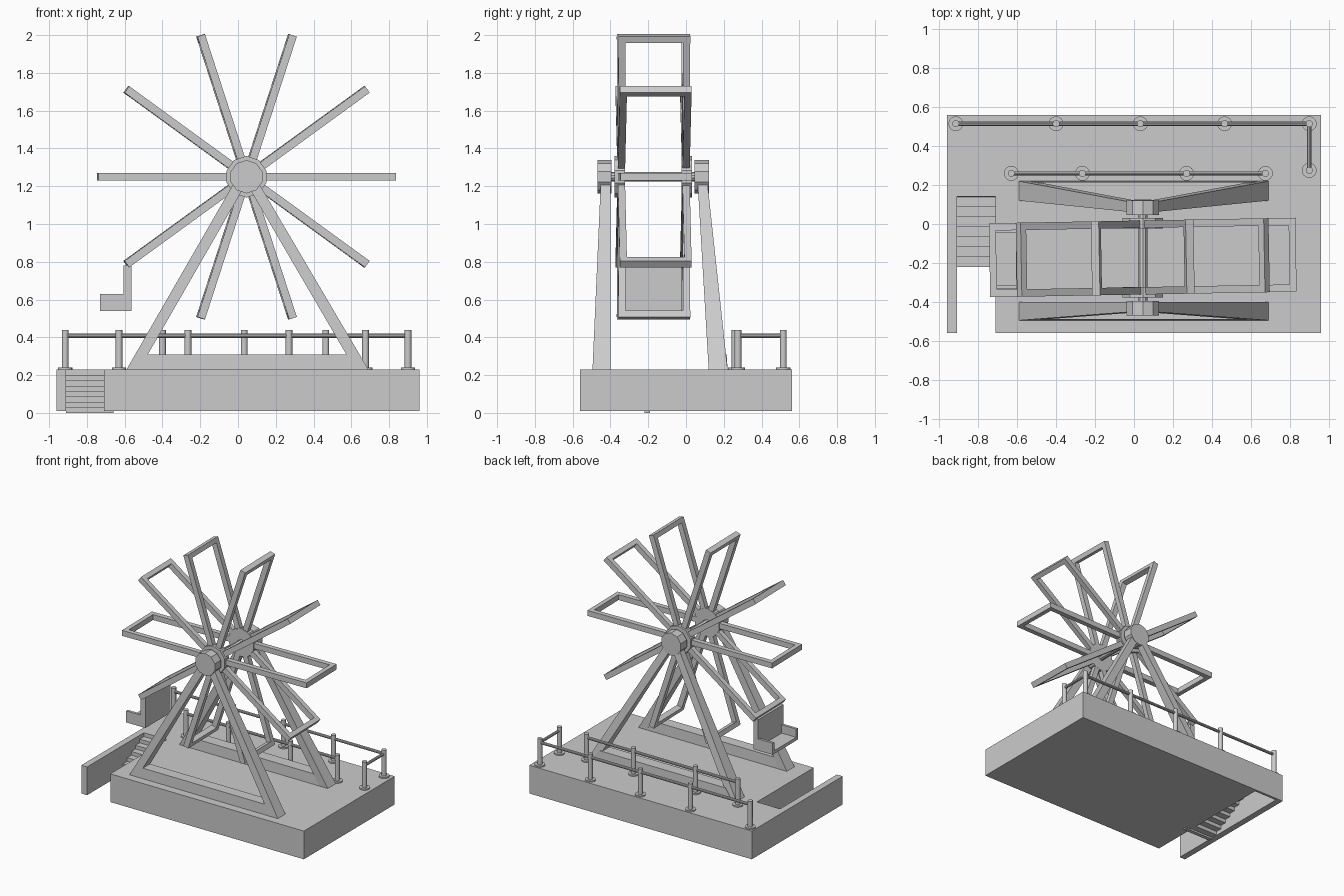
import bpy, bmesh
from math import pi, cos, sin
from mathutils import Matrix, Vector

if "Cube" in bpy.data.objects:
    bpy.data.objects.remove(bpy.data.objects["Cube"])

HUB = Vector((0.045, -0.172, 1.25))      # wheel centre
YAW = Matrix.Translation(HUB) @ Matrix.Rotation(0.018, 4, 'Z')


def make(name, bm):
    bmesh.ops.recalc_face_normals(bm, faces=bm.faces)
    me = bpy.data.meshes.new(name)
    bm.to_mesh(me)
    bm.free()
    ob = bpy.data.objects.new(name, me)
    bpy.context.collection.objects.link(ob)
    return ob


def loft(bm, a, b):
    """Closed solid between two matching outlines."""
    va, vb = [bm.verts.new(p) for p in a], [bm.verts.new(p) for p in b]
    n = len(a)
    bm.faces.new(va)
    bm.faces.new(vb)
    for i in range(n):
        j = (i + 1) % n
        bm.faces.new((va[i], va[j], vb[j], vb[i]))


def box(bm, x0, x1, y0, y1, z0, z1, m=Matrix()):
    ring = [(x0, y0), (x1, y0), (x1, y1), (x0, y1)]
    loft(bm, [m @ Vector((x, y, z0)) for x, y in ring],
         [m @ Vector((x, y, z1)) for x, y in ring])


def cyl(bm, r, depth, n, m):
    bmesh.ops.create_cone(bm, cap_ends=True, segments=n, radius1=r,
                          radius2=r, depth=depth, matrix=m)


# platform with a stair well on its left
bm = bmesh.new()
box(bm, -0.71, 0.96, -0.56, 0.56, 0.01, 0.23)
make("platform", bm)
bm = bmesh.new()
box(bm, -0.96, -0.91, -0.56, 0.56, 0.01, 0.23)
box(bm, -0.91, -0.71, 0.54, 0.56, 0.01, 0.23)
make("stair_well_walls", bm)
bm = bmesh.new()
box(bm, -0.91, -0.71, 0.14, 0.54, 0.205, 0.23)
make("stair_landing", bm)

# zigzag staircase
top = [(-0.22, 0.0)]
for i in range(7):
    z = 0.0285 * (i + 1)
    top += [(-0.22 + 0.0514 * i, z), (-0.22 + 0.0514 * (i + 1), z)]
top.append((0.14, 0.228))
low = [(y + 0.03, max(z - 0.015, 0.0)) for y, z in top]
prof = top + low[::-1]
bm = bmesh.new()
loft(bm, [(-0.91, y, z) for y, z in prof], [(-0.66, y, z) for y, z in prof])
make("stairs", bm)

# tapered A-frames: (bottom y range, top y range)
for name, (b0, b1), (t0, t1) in (("front", (-0.495, -0.40), (-0.45, -0.40)),
                                 ("back", (0.12, 0.22), (0.06, 0.11))):
    bm = bmesh.new()
    for (xb0, xb1), (xt0, xt1) in (((-0.59, -0.523), (-0.003, 0.063)),
                                   ((0.62, 0.69), (0.025, 0.09))):
        loft(bm, [(xb0, b0, 0.23), (xb1, b0, 0.23), (xb1, b1, 0.23), (xb0, b1, 0.23)],
             [(xt0, t0, 1.25), (xt1, t0, 1.25), (xt1, t1, 1.25), (xt0, t1, 1.25)])
    loft(bm, [(-0.55, b0, 0.23), (0.65, b0, 0.23), (0.65, b1, 0.23), (-0.55, b1, 0.23)],
         [(-0.49, b0 + 0.004, 0.31), (0.60, b0 + 0.004, 0.31),
          (0.60, b1 - 0.004, 0.31), (-0.49, b1 - 0.004, 0.31)])
    make(name + "_support_frame", bm)

# axle, bearing caps and wheel flanges
turn = Matrix.Rotation(pi / 2, 4, 'X')
for name, y, depth, r, n in (("axle", -0.172, 0.56, 0.025, 10),
                             ("front_bearing", -0.432, 0.075, 0.088, 10),
                             ("back_bearing", 0.083, 0.075, 0.088, 10),
                             ("front_flange", -0.35, 0.055, 0.11, 10),
                             ("back_flange", 0.004, 0.055, 0.11, 10)):
    bm = bmesh.new()
    cyl(bm, r, depth, n, Matrix.Translation((HUB.x, y, HUB.z)) @ turn)
    make(name, bm)

# ten rectangular spoke frames
bm = bmesh.new()
for k in range(10):
    m = YAW @ Matrix.Rotation(k * pi / 5, 4, 'Y')
    for s in (-1, 1):
        ys = sorted((s * 0.152, s * 0.19))
        box(bm, 0.06, 0.787, *ys, -0.021, 0.021, m)
    box(bm, 0.752, 0.787, -0.152, 0.152, -0.021, 0.021, m)
make("wheel_spokes", bm)

# hanging seat: backrest, pan and two low sides
bm = bmesh.new()
box(bm, -0.605, -0.565, -0.335, -0.025, 0.54, 0.78)
box(bm, -0.73, -0.605, -0.335, -0.025, 0.54, 0.565)
box(bm, -0.73, -0.605, -0.335, -0.315, 0.565, 0.63)
box(bm, -0.73, -0.605, -0.045, -0.025, 0.565, 0.63)
make("seat", bm)

# railing posts with round feet, and rails
back = [(x, 0.515) for x in (-0.915, -0.40, 0.033, 0.465, 0.90)] + [(0.90, 0.275)]
inner = [(x, 0.26) for x in (-0.63, -0.265, 0.27, 0.675)]
posts, rails = bmesh.new(), bmesh.new()
for x, y in back + inner:
    cyl(posts, 0.018, 0.21, 16, Matrix.Translation((x, y, 0.335)))
    cyl(posts, 0.038, 0.01, 16, Matrix.Translation((x, y, 0.235)))
for row in (back, inner):
    for (xa, ya), (xb, yb) in zip(row, row[1:]):
        a, b = Vector((xa, ya, 0.408)), Vector((xb, yb, 0.408))
        rot = (b - a).to_track_quat('Z', 'Y').to_matrix().to_4x4()
        cyl(rails, 0.011, (b - a).length, 10, Matrix.Translation((a + b) / 2) @ rot)
for name, mesh in (("railing_posts", posts), ("railing_bars", rails)):
    ob = make(name, mesh)
    bpy.context.view_layer.objects.active = ob
    bpy.ops.object.select_all(action='DESELECT')
    ob.select_set(True)
    bpy.ops.object.shade_smooth_by_angle()
